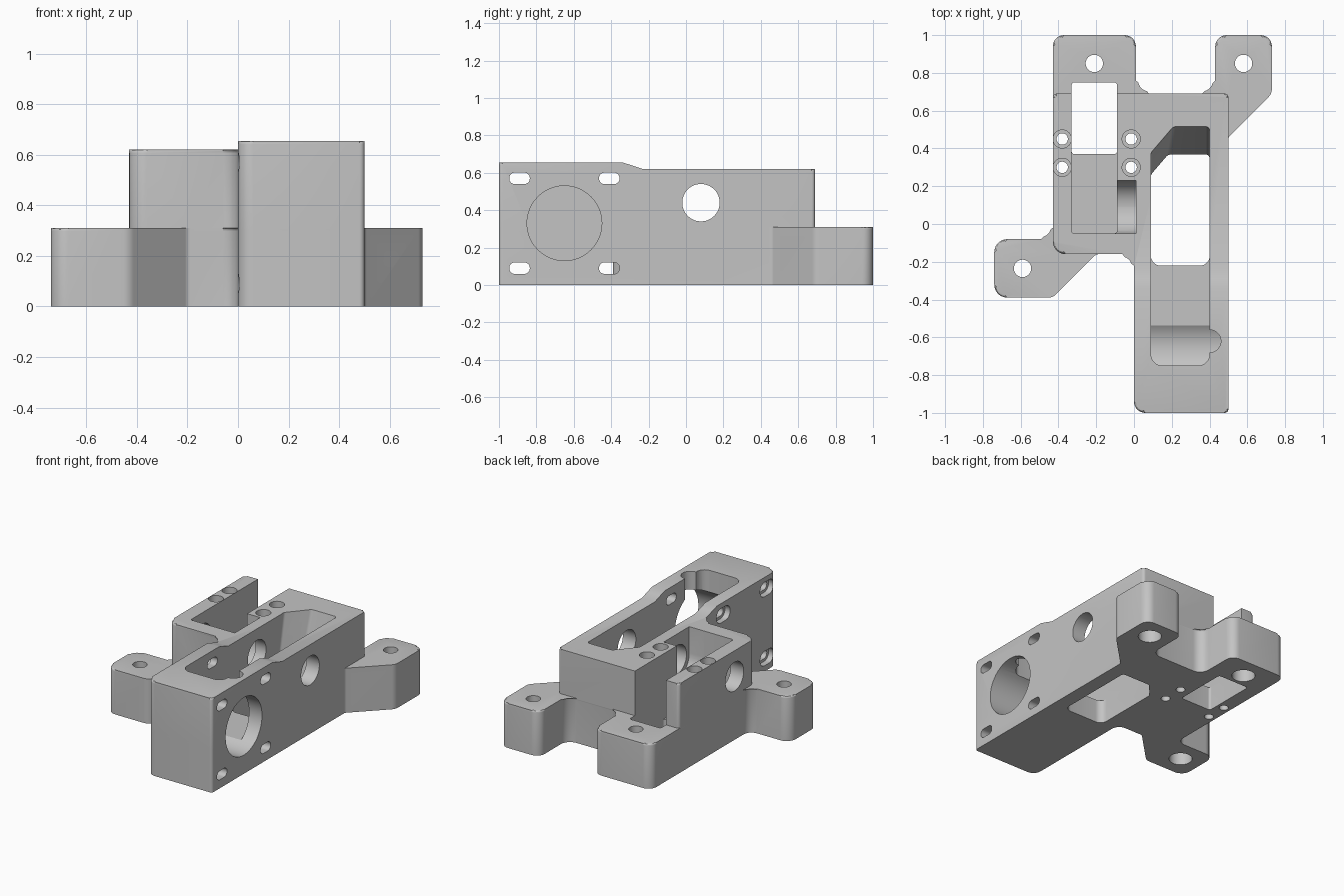
import bpy, bmesh, math
from mathutils import Vector, Matrix

cube = bpy.data.objects.get("Cube")
if cube:
    bpy.data.objects.remove(cube, do_unlink=True)

TONE = (0.55, 0.55, 0.55, 1)
grey = bpy.data.materials.new("plain grey")
grey.use_nodes = True
grey.diffuse_color = TONE
grey.node_tree.nodes["Principled BSDF"].inputs["Base Color"].default_value = TONE


def rounded(corners, steps=7):
    """Outline from (x, y, radius) corners, each replaced by an arc."""
    out = []
    for i, (x, y, r) in enumerate(corners):
        p = Vector((x, y, 0))
        if r == 0:
            out.append(p)
            continue
        prev, nxt = corners[i - 1], corners[(i + 1) % len(corners)]
        a = (Vector((prev[0], prev[1], 0)) - p).normalized()
        b = (Vector((nxt[0], nxt[1], 0)) - p).normalized()
        half = a.angle(b) / 2
        c = p + (a + b).normalized() * r / math.sin(half)
        t = r / math.tan(half)
        u, v = (p + a * t - c).normalized(), (p + b * t - c).normalized()
        out += [c + u.slerp(v, k / steps).normalized() * r for k in range(steps + 1)]
    return out


def finish(bm, name):
    bmesh.ops.recalc_face_normals(bm, faces=bm.faces)
    mesh = bpy.data.meshes.new(name)
    bm.to_mesh(mesh)
    bm.free()
    mesh.materials.append(grey)
    obj = bpy.data.objects.new(name, mesh)
    bpy.context.collection.objects.link(obj)
    return obj


def prism(name, corners, z0, z1, top=None, bevel=0, step=False):
    """Upright prism; an optional second outline tapers it."""
    bm = bmesh.new()
    low = [bm.verts.new((p.x, p.y, z0)) for p in rounded(corners)]
    high = [bm.verts.new((p.x, p.y, z1)) for p in rounded(top or corners)]
    n = len(low)
    bm.faces.new(low[::-1])
    lid = bm.faces.new(high)
    for i in range(n):
        j = (i + 1) % n
        bm.faces.new((low[i], low[j], high[j], high[i]))
    if bevel:
        bmesh.ops.bevel(bm, geom=list(lid.edges), offset=bevel, segments=3,
                        profile=0.5, affect='EDGES')
    if step:  # lower the rear part of the top, leaving a short slope
        for y in (-0.34, -0.29, -0.23):
            geom = bm.verts[:] + bm.edges[:] + bm.faces[:]
            bmesh.ops.bisect_plane(bm, geom=geom, plane_co=(0, y, 0), plane_no=(0, 1, 0))
        for v in bm.verts:
            if v.co.z > 0.5:
                f = min(1, max(0, (v.co.y + 0.34) / 0.11))
                v.co.z -= 0.035 * f * f * (3 - 2 * f)
    return finish(bm, name)


def box(name, x0, x1, y0, y1, z0, z1, r=0):
    return prism(name, [(x0, y0, r), (x1, y0, r), (x1, y1, r), (x0, y1, r)], z0, z1)


def rod(name, axis, a, b, r, lo, hi):
    """Cylinder along x (a, b = y, z) or along z (a, b = x, y)."""
    bm = bmesh.new()
    bmesh.ops.create_cone(bm, cap_ends=True, segments=48, radius1=r, radius2=r, depth=hi - lo)
    mid = (lo + hi) / 2
    if axis == 'x':
        m = Matrix.Translation((mid, a, b)) @ Matrix.Rotation(math.pi / 2, 4, 'Y')
    else:
        m = Matrix.Translation((a, b, mid))
    bm.transform(m)
    return finish(bm, name)


def sideways(name, corners, y, z, x0, x1):
    """Prism along x from a (y, z) outline placed at y, z."""
    obj = prism(name, corners, x0, x1)
    obj.data.transform(Matrix(((0, 0, 1, 0), (1, 0, 0, y), (0, 1, 0, z), (0, 0, 0, 1))))
    return obj


def stadium(name, y, z, length, r, x0, x1):
    h, q = length / 2, r * .97
    return sideways(name, [(-h, -r, q), (h, -r, q), (h, r, q), (-h, r, q)], y, z, x0, x1)


def volume(mesh):
    bm = bmesh.new()
    bm.from_mesh(mesh)
    size = abs(bm.calc_volume())
    bm.free()
    return size


def combine(other, operation):
    """Boolean on the body, taking the first solver with a sound result."""
    before = volume(body.data)
    low, high = (0.75, 1.0001) if operation == 'DIFFERENCE' else (1.0001, 4)
    mod = body.modifiers.new("join", 'BOOLEAN')
    mod.operation, mod.object = operation, other
    for solver in ('MANIFOLD', 'EXACT', 'FLOAT'):
        mod.solver = solver
        bpy.context.view_layer.update()
        graph = bpy.context.evaluated_depsgraph_get()
        mesh = bpy.data.meshes.new_from_object(body.evaluated_get(graph))
        if low < volume(mesh) / before < high:
            body.data = mesh
            break
    body.modifiers.remove(mod)
    bpy.data.objects.remove(other, do_unlink=True)


def cut(other):
    combine(other, 'DIFFERENCE')


# Low base with three mounting ears
body = prism("bracket_body", [
    (0, -1, .06), (.5, -1, .02), (.5, .46, .03), (.73, .69, .06), (.73, 1, .06),
    (.43, 1, .06), (.43, .69, .07), (.01, .69, .07), (.01, 1, .06), (-.43, 1, .06),
    (-.43, -.08, .06), (-.74, -.08, .07), (-.74, -.39, .07), (-.43, -.39, .06),
    (-.2, -.16, .03), (0, -.16, .06)], 0, 0.31, bevel=.012)

# Tall housing
combine(prism("housing", [
    (0, -1, .06), (.5, -1, .02), (.5, .69, .02), (-.43, .69, .02),
    (-.43, -.16, .07), (0, -.16, .06)], 0.2, 0.655, bevel=.014, step=True), 'UNION')

# Long pocket, its tapered through opening and the wire notch
cut(box("pocket", .09, .4, -.75, .2, .165, 1, .06))
cut(prism("opening",
          [(.09, -.22, .05), (.4, -.22, .05), (.4, .365, .02), (.18, .365, .03), (.09, .26, .03)],
          -.01, .66,
          [(.09, -.22, .05), (.4, -.22, .05), (.4, .525, .02), (.21, .525, .03), (.09, .385, .03)]))
cut(rod("wire_notch", 'z', .4, -.62, .06, .33, 1))

# Open slot in the other half, with a round-bottomed side recess
cut(box("slot", -.33, -.09, -.05, .75, .165, 1, .015))
cut(box("slot_opening", -.33, -.09, .37, .75, -.1, .4, .015))
cut(sideways("recess", [(-.14, -.14, .138), (.14, -.14, .138), (.14, .5, 0), (-.14, .5, 0)],
             .09, .44, -.2, .01))

# Sideways bores
cut(rod("large_bore", 'x', -.65, .33, .2, .09, .6))
cut(rod("shaft_bore", 'x', .08, .44, .1, -1, 1))
cut(rod("pin_bore", 'x', .37, .435, .03, -1, 1))
cut(rod("ear_bore", 'x', .565, .19, .027, -1, 1))

# Elongated screw holes with head recesses
for y in (-.89, -.41):
    for z in (.57, .09):
        cut(stadium("screw_slot", y, z, .11, .031, -.1, .6))
        cut(stadium("head_recess", y, z, .15, .05, -.05, .04))

# Upright screw holes beside the slot
for x in (-.38, -.015):
    for y in (.3, .45):
        cut(rod("screw_hole", 'z', x, y, .03, -.1, 1))
        cut(rod("screw_head", 'z', x, y, .048, .56, 1))

# Ear mounting holes, wider underneath
for x, y in ((-.21, .85), (.58, .85), (-.59, -.235)):
    cut(rod("ear_hole", 'z', x, y, .046, -.1, 1))
    cut(rod("ear_head", 'z', x, y, .075, -.1, .12))

bpy.ops.object.select_all(action='DESELECT')
body.select_set(True)
bpy.context.view_layer.objects.active = body
bpy.ops.object.shade_smooth_by_angle(angle=math.radians(30))
